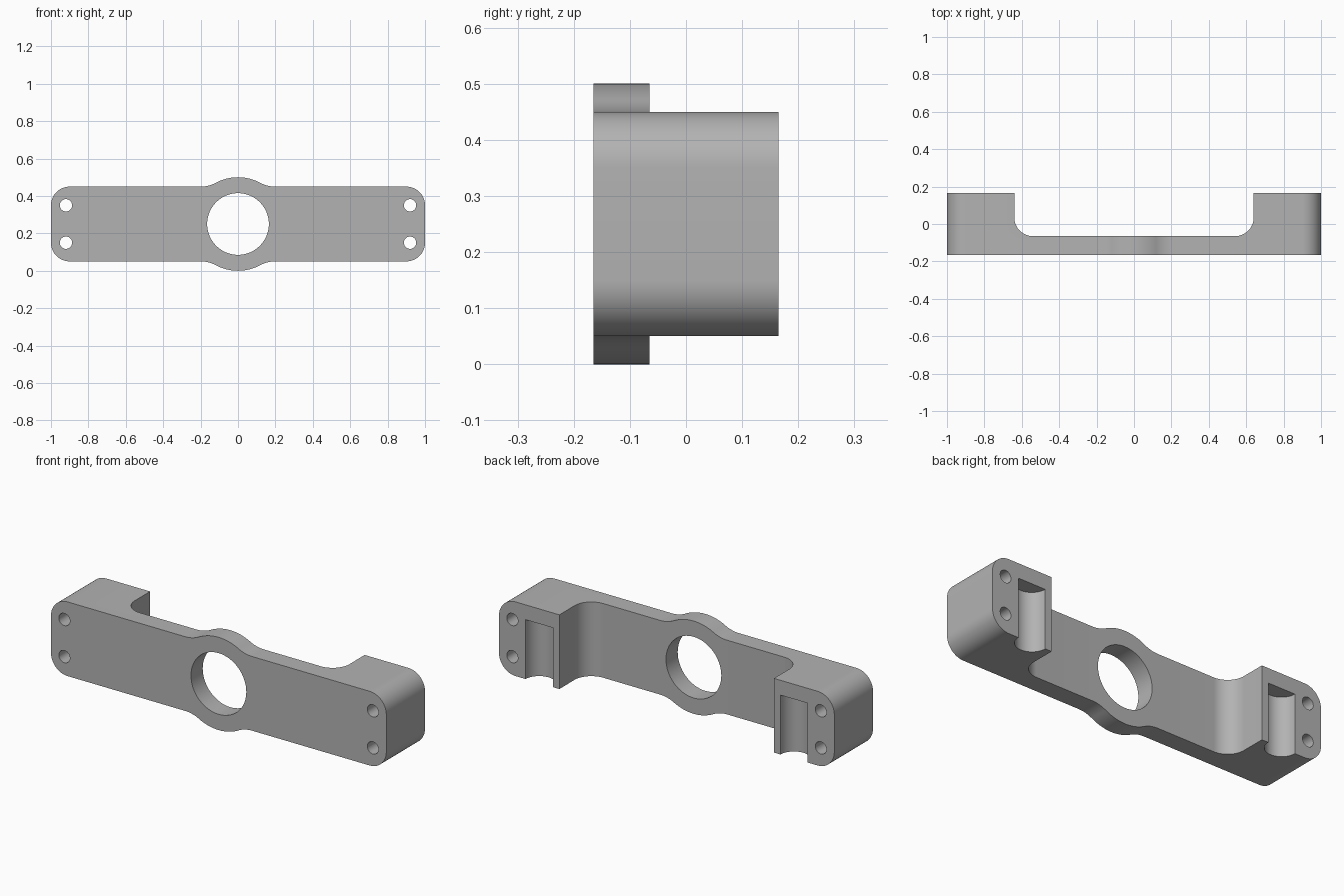
import bpy
import bmesh
from math import pi, sin, cos, atan2, sqrt, radians

if "Cube" in bpy.data.objects:
    bpy.data.objects.remove(bpy.data.objects["Cube"], do_unlink=True)

FRONT, WEB, BACK = -0.165, -0.065, 0.165   # depth levels
MID = 0.25                                 # height of the centre line

grey = bpy.data.materials.new("plain grey")
grey.use_nodes = True
colour = (0.45, 0.45, 0.45, 1)
grey.diffuse_color = colour
grey.node_tree.nodes["Principled BSDF"].inputs["Base Color"].default_value = colour


def arc(cx, cy, r, a0, a1, n=16):
    return [(cx + r * cos(a0 + (a1 - a0) * i / n),
             cy + r * sin(a0 + (a1 - a0) * i / n)) for i in range(n + 1)]


def circle(cx, cy, r, n=48):
    return arc(cx, cy, r, 0, 2 * pi, n)[:-1]


def prism(name, points, low, high, axis):
    """Extrude a closed profile along y (profile in x, z) or z (profile in x, y)."""
    def place(p, d):
        return (p[0], d, p[1]) if axis == "y" else (p[0], p[1], d)
    bm = bmesh.new()
    face = bm.faces.new([bm.verts.new(place(p, low)) for p in points])
    moved = bmesh.ops.extrude_face_region(bm, geom=[face])["geom"]
    for v in moved:
        if isinstance(v, bmesh.types.BMVert):
            v.co["xyz".index(axis)] = high
    bmesh.ops.recalc_face_normals(bm, faces=bm.faces)
    mesh = bpy.data.meshes.new(name)
    bm.to_mesh(mesh)
    bm.free()
    mesh.materials.append(grey)
    obj = bpy.data.objects.new(name, mesh)
    bpy.context.collection.objects.link(obj)
    return obj


def cut(body, cutter):
    mod = body.modifiers.new(cutter.name, "BOOLEAN")
    mod.operation, mod.solver, mod.object = "DIFFERENCE", "EXACT", cutter
    bpy.context.view_layer.objects.active = body
    bpy.ops.object.modifier_apply(modifier=mod.name)
    bpy.data.objects.remove(cutter, do_unlink=True)


# Bracket outline: rounded bar with a round boss blended in at the middle
half, corner, boss, blend = 0.2, 0.1, 0.25, 0.175
bx = sqrt((boss + blend) ** 2 - (half + blend) ** 2)
ang = atan2(half + blend, bx)
quarter = arc(1 - corner, half - corner, corner, 0, pi / 2)
quarter += arc(bx, half + blend, blend, -pi / 2, ang - pi)
quarter += arc(0, 0, boss, ang, pi / 2)[1:]
upper = quarter + [(-x, z) for x, z in reversed(quarter[:-1])]
outline = upper + [(x, -z) for x, z in reversed(upper)]
bracket = prism("bracket", [(x, z + MID) for x, z in outline], FRONT, BACK, "y")

# Wide pocket behind the web, with filleted inner corners
inner, fillet = 0.64, 0.1
side = [(inner, BACK + 0.1)] + arc(inner - fillet, WEB + fillet, fillet, 0, -pi / 2)
pocket = side + [(-x, y) for x, y in reversed(side)]
cut(bracket, prism("pocket_cutter", pocket, -0.1, 0.6, "z"))

# Centre bore
cut(bracket, prism("bore_cutter", circle(0, MID, 0.165, 64), -0.3, 0.3, "y"))

for s in (-1, 1):
    # Bolt holes through each end block
    for z in (MID - 0.1, MID + 0.1):
        cut(bracket, prism("bolt_cutter", circle(s * 0.92, z, 0.033, 32), -0.3, 0.3, "y"))
    # Half-round groove in the back, open at the bottom
    cut(bracket, prism("groove_cutter", circle(s * 0.76, BACK, 0.081), -0.1, 0.37, "z"))

bpy.ops.object.select_all(action="DESELECT")
bracket.select_set(True)
bpy.context.view_layer.objects.active = bracket
bpy.ops.object.shade_smooth_by_angle(angle=radians(30))
